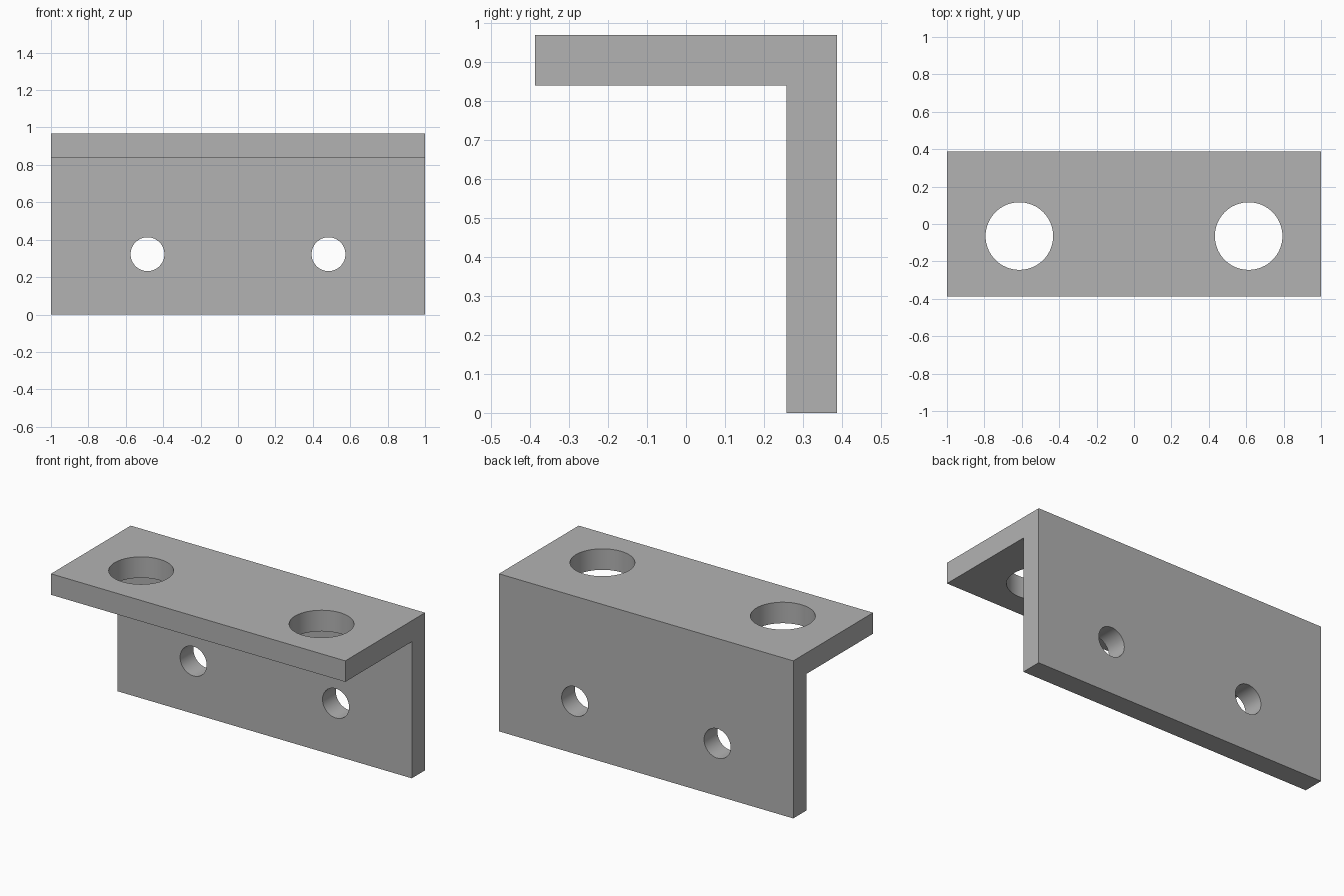
import bpy, bmesh, math

if "Cube" in bpy.data.objects:
    bpy.data.objects.remove(bpy.data.objects["Cube"])

U = 2 / 31  # bracket is 31 units long
grey = bpy.data.materials.new("plain grey")
grey.diffuse_color = (0.448, 0.448, 0.448, 1)
grey.use_nodes = True
grey.node_tree.nodes["Principled BSDF"].inputs["Base Color"].default_value = grey.diffuse_color

# L-shaped bracket: profile in y/z, extruded along x
profile = [(-6, 13), (4, 13), (4, 0), (6, 0), (6, 15), (-6, 15)]
bm = bmesh.new()
face = bm.faces.new([bm.verts.new((-1, y * U, z * U)) for y, z in profile])
ext = bmesh.ops.extrude_face_region(bm, geom=[face])
bmesh.ops.translate(bm, vec=(2, 0, 0),
                    verts=[g for g in ext["geom"] if isinstance(g, bmesh.types.BMVert)])
bmesh.ops.recalc_face_normals(bm, faces=bm.faces)
mesh = bpy.data.meshes.new("angle_bracket")
bm.to_mesh(mesh)
bm.free()
mesh.materials.append(grey)
bracket = bpy.data.objects.new("angle_bracket", mesh)
bpy.context.collection.objects.link(bracket)


def drill(name, radius, location, tilt):
    """Cut a round hole through the bracket."""
    bpy.ops.mesh.primitive_cylinder_add(vertices=64, radius=radius * U, depth=4 * U,
                                        location=[c * U for c in location],
                                        rotation=(tilt, 0, 0))
    cutter = bpy.context.object
    cutter.name = name
    cutter.data.materials.append(grey)
    cutter.hide_render = True
    cutter.hide_set(True)
    mod = bracket.modifiers.new(name, 'BOOLEAN')
    mod.operation = 'DIFFERENCE'
    mod.solver = 'EXACT'
    mod.object = cutter


for side, label in ((-1, "left"), (1, "right")):
    # large holes in the top flange, small holes in the back flange
    drill(label + "_top_hole_cutter", 2.8, (side * 9.5, -1, 14), 0)
    drill(label + "_back_hole_cutter", 1.4, (side * 7.5, 5, 5), math.pi / 2)

# Apply the cuts, remove the cutters, then smooth the hole walls
bpy.ops.object.select_all(action='DESELECT')
bracket.select_set(True)
bpy.context.view_layer.objects.active = bracket
for mod in list(bracket.modifiers):
    cutter = mod.object
    bpy.ops.object.modifier_apply(modifier=mod.name)
    bpy.data.objects.remove(cutter)
bpy.ops.object.shade_smooth_by_angle(angle=math.radians(30))
